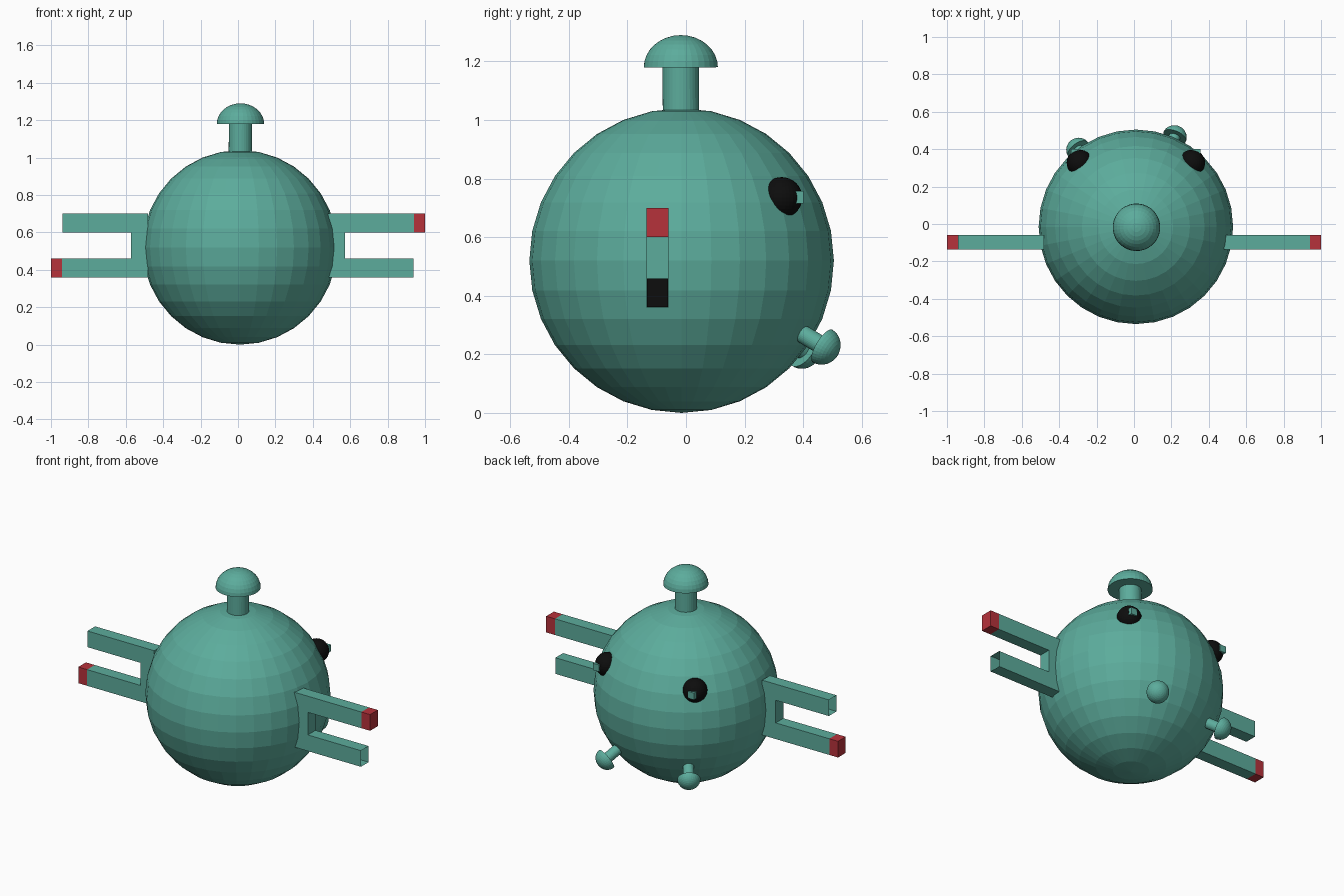
import bpy
import bmesh
from mathutils import Vector, Matrix

old = bpy.data.objects.get("Cube")
if old:
    bpy.data.objects.remove(old, do_unlink=True)


def material(name, rgb):
    mat = bpy.data.materials.new(name)
    mat.use_nodes = True
    color = (*rgb, 1.0)
    mat.diffuse_color = color
    mat.node_tree.nodes["Principled BSDF"].inputs["Base Color"].default_value = color
    return mat


GREEN = material("sea_green", (0.107, 0.413, 0.333))
RED = material("crimson", (0.47, 0.032, 0.044))
BLACK = material("black", (0.004, 0.004, 0.004))

CENTER = Vector((0.01, -0.015, 0.52))
RADIUS = 0.52


def finish(bm, name, mat, matrix=Matrix()):
    mesh = bpy.data.meshes.new(name)
    bm.to_mesh(mesh)
    bm.free()
    obj = bpy.data.objects.new(name, mesh)
    obj.matrix_world = matrix
    mesh.materials.append(mat)
    bpy.context.collection.objects.link(obj)
    return obj


def sphere(name, center, radius, mat):
    bm = bmesh.new()
    bmesh.ops.create_uvsphere(bm, u_segments=32, v_segments=16, radius=radius)
    return finish(bm, name, mat, Matrix.Translation(center))


def box(name, low, high, mat, open_side=None):
    """Box between two corners; open_side removes the end facing that x sign."""
    low, high = Vector(low), Vector(high)
    bm = bmesh.new()
    bmesh.ops.create_cube(bm, size=1)
    bm.normal_update()
    if open_side:
        ends = [f for f in bm.faces if f.normal.x * open_side > 0.9]
        bmesh.ops.delete(bm, geom=ends, context='FACES')
    bmesh.ops.scale(bm, vec=high - low, verts=bm.verts)
    bmesh.ops.translate(bm, vec=(low + high) / 2, verts=bm.verts)
    return finish(bm, name, mat)


def knob(name, direction, start, base, stem_radius, cap_radius, cap_height):
    """Mushroom knob pointing outward from the body centre."""
    direction = Vector(direction).normalized()
    turn = direction.to_track_quat('Z', 'Y').to_matrix().to_4x4()
    place = Matrix.Translation(CENTER) @ turn

    bm = bmesh.new()
    bmesh.ops.create_cone(bm, cap_ends=True, segments=32, radius1=stem_radius,
                          radius2=stem_radius, depth=base - start)
    bmesh.ops.translate(bm, vec=(0, 0, (base + start) / 2), verts=bm.verts)
    finish(bm, name + "_stem", GREEN, place)

    bm = bmesh.new()
    bmesh.ops.create_uvsphere(bm, u_segments=32, v_segments=16, radius=cap_radius)
    bmesh.ops.bisect_plane(bm, geom=bm.verts[:] + bm.edges[:] + bm.faces[:],
                           plane_co=(0, 0, 0), plane_no=(0, 0, 1),
                           clear_inner=True, dist=0.0001)
    bmesh.ops.holes_fill(bm, edges=[e for e in bm.edges if e.is_boundary], sides=0)
    bmesh.ops.recalc_face_normals(bm, faces=bm.faces)
    bmesh.ops.scale(bm, vec=(1, 1, cap_height / cap_radius), verts=bm.verts)
    bmesh.ops.translate(bm, vec=(0, 0, base), verts=bm.verts)
    finish(bm, name + "_cap", GREEN, place)


# Round body
sphere("body", CENTER, RADIUS, GREEN)

# Knobs: large one on top, two small feet low on the back
knob("top_knob", (0.005, -0.004, 1), 0.48, 0.66, 0.0625, 0.127, 0.11)
knob("left_foot", (0.345, 0.80, -0.485), 0.46, 0.60, 0.031, 0.065, 0.06)
knob("right_foot", (-0.515, 0.69, -0.51), 0.46, 0.60, 0.031, 0.065, 0.06)

# Eyes with small square pupils
for side, label in ((1, "left"), (-1, "right")):
    eye = CENTER + Vector((side * 0.30, 0.342, 0.215))
    sphere(label + "_eye", eye, 0.07, BLACK)
    pupil = eye + Vector((side * 0.025, 0.053, 0.001))
    half = Vector((0.021, 0.021, 0.021))
    box(label + "_pupil", pupil - half, pupil + half, GREEN)


def arm_box(name, side, x0, x1, z0, z1, mat, open_end=False, inset=0.0):
    xs = sorted((side * x0, side * x1))
    return box(name, (xs[0], -0.135 + inset, z0 + inset),
               (xs[1], -0.06 - inset, z1 - inset), mat, side if open_end else None)


# Two-pronged arms: one prong is hollow, the other has a red tip
LOWER, UPPER = (0.36, 0.46), (0.60, 0.70)
for side, label, tipped, hollow in ((1, "left", UPPER, LOWER),
                                    (-1, "right", LOWER, UPPER)):
    arm_box(label + "_arm_bracket", side, 0.48, 0.573, LOWER[0], UPPER[1], GREEN)
    arm_box(label + "_solid_prong", side, 0.573, 0.94, *tipped, GREEN)
    arm_box(label + "_red_tip", side, 0.94, 1.0, *tipped, RED)
    arm_box(label + "_hollow_prong", side, 0.573, 0.937, *hollow, GREEN, True)
    arm_box(label + "_prong_bottom", side, 0.576, 0.582, *hollow, BLACK, inset=0.001)
